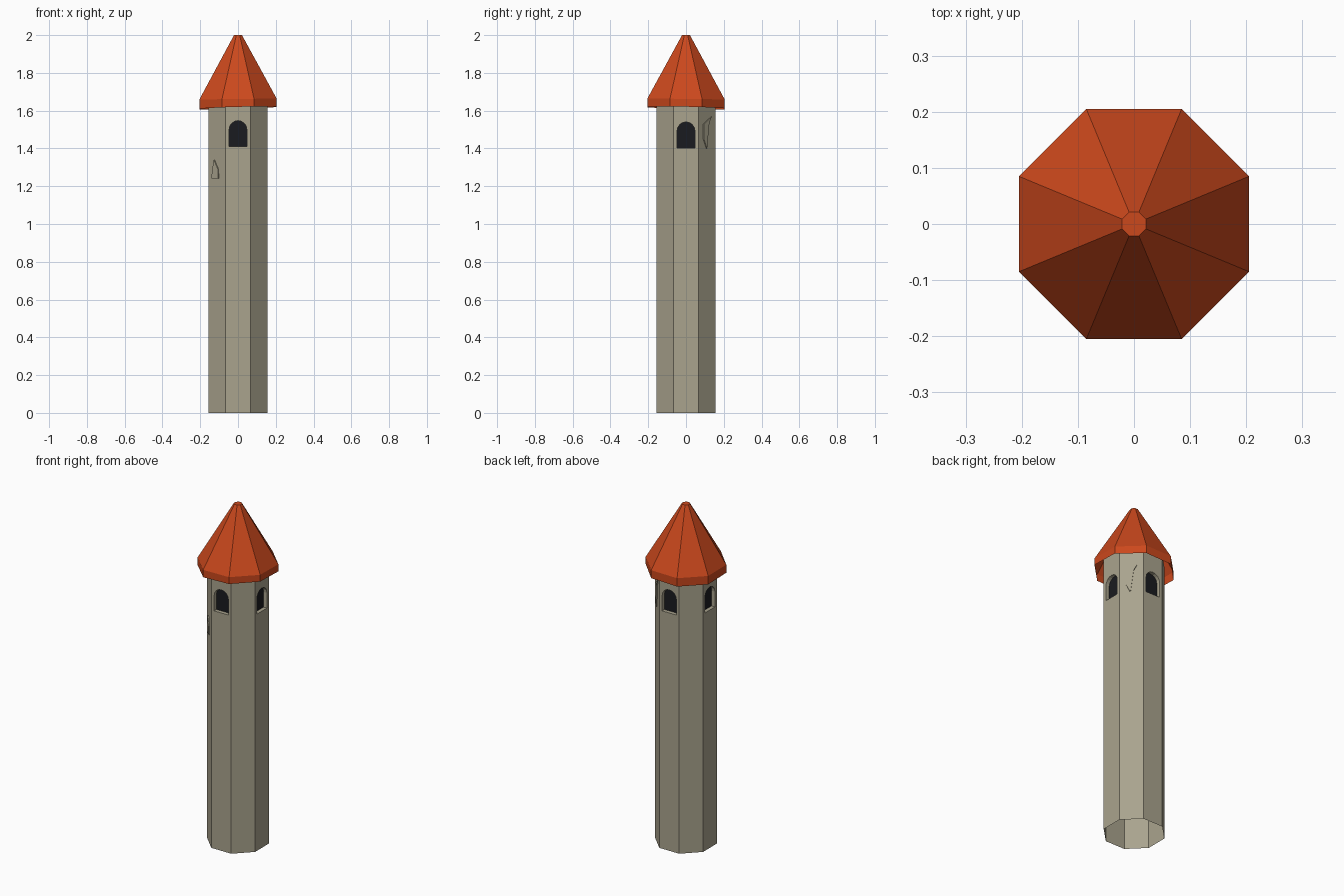
import bpy
import math
from mathutils import Vector

if "Cube" in bpy.data.objects:
    bpy.data.objects.remove(bpy.data.objects["Cube"])

SIDES = 8
STEP = 2 * math.pi / SIDES
WALL = 0.157                                  # centre to wall face
HALF = WALL * math.tan(STEP / 2)              # half width of a wall face
WALL_TOP = 1.68


def material(name, rgb):
    m = bpy.data.materials.new(name)
    m.diffuse_color = (*rgb, 1)
    m.use_nodes = True
    m.node_tree.nodes["Principled BSDF"].inputs["Base Color"].default_value = m.diffuse_color
    return m


stone = material("stone", (0.40, 0.37, 0.27))
tile = material("roof_tile", (0.60, 0.065, 0.012))
dark = material("dark_opening", (0.010, 0.011, 0.014))


def build(name, polygons, mat):
    """Make a flat shaded object from a list of polygons, welding shared corners."""
    index, verts, faces = {}, [], []
    for poly in polygons:
        face = []
        for p in poly:
            key = tuple(round(c, 5) for c in p)
            if key not in index:
                index[key] = len(verts)
                verts.append(key)
            face.append(index[key])
        faces.append(face)
    mesh = bpy.data.meshes.new(name)
    mesh.from_pydata(verts, [], faces)
    mesh.materials.append(mat)
    obj = bpy.data.objects.new(name, mesh)
    bpy.context.collection.objects.link(obj)
    return obj


def on_wall(side, t, z, out=0.0):
    """Point on wall number side (0 = front), t to the right seen from outside."""
    a = -math.pi / 2 + side * STEP
    n = Vector((math.cos(a), math.sin(a), 0))
    r = Vector((-n.y, n.x, 0))
    return n * (WALL + out) + r * t + Vector((0, 0, z))


def arch(bottom):
    """Arched outline, counter-clockwise from bottom left; midpoint is the crown."""
    r = 0.047
    curve = [(r * math.cos(i * math.pi / 8), bottom + 0.09 + r * math.sin(i * math.pi / 8))
             for i in range(9)]
    return [(-r, bottom)] + [(r, bottom)] + curve


# Shaft walls: plain diagonals, arched recesses on the four main sides
walls, panes = [], []
depth = -0.022
for s in range(SIDES):
    if s % 2:
        outline = [(-HALF, 0), (HALF, 0), (HALF, WALL_TOP), (-HALF, WALL_TOP)]
        walls.append([on_wall(s, *p) for p in outline])
        continue
    bottom = 1.403 if s == 2 else 1.41
    a = arch(bottom)
    right = [a[1]] + a[2:7]                   # right jamb up to the crown
    left = a[6:] + [a[0]]                     # crown down the left jamb
    right_wall = [(0, 0), (HALF, 0), (HALF, WALL_TOP), (0, WALL_TOP)] + right[::-1] + [(0, bottom)]
    left_wall = [(-HALF, 0), (0, 0), (0, bottom)] + left[::-1] + [(0, WALL_TOP), (-HALF, WALL_TOP)]
    walls.append([on_wall(s, *p) for p in right_wall])
    walls.append([on_wall(s, *p) for p in left_wall])
    for p, q in zip(a, a[1:] + a[:1]):
        walls.append([on_wall(s, *p), on_wall(s, *q), on_wall(s, *q, depth), on_wall(s, *p, depth)])
    panes.append([on_wall(s, *p, depth) for p in a])
build("tower_shaft", walls, stone)
build("window_openings", panes, dark)


# Chipped stones standing slightly proud of two diagonal walls
def chip(name, side, outline, out=0.006):
    polys = [[on_wall(side, *p, out) for p in outline]]
    for p, q in zip(outline, outline[1:] + outline[:1]):
        polys.append([on_wall(side, *p), on_wall(side, *q), on_wall(side, *q, out), on_wall(side, *p, out)])
    build(name, polys, stone)


chip("upper_chipped_stone", 3,
     [(-0.028, 1.447), (-0.005, 1.40), (0.012, 1.535), (0.030, 1.568), (-0.028, 1.53)])
chip("lower_chipped_stone", 7,
     [(-0.037, 1.24), (0.014, 1.24), (0.012, 1.29), (-0.018, 1.34), (-0.030, 1.29)])


# Roof: open underneath, slightly tilted eave band, steep sides, small flat tip
def ring(apothem, z, tilt=0.0):
    r = apothem / math.cos(STEP / 2)
    pts = []
    for i in range(SIDES):
        a = STEP * (i + 0.5)
        x, y = r * math.cos(a), r * math.sin(a)
        pts.append(Vector((x, y, z + tilt * (0.03 * x - 0.025 * y))))
    return pts


rings = [ring(0.205, 1.615, 1), ring(0.205, 1.66, 0.4), ring(0.021, 2.0)]
roof = [rings[-1]]
for low, high in zip(rings, rings[1:]):
    for i in range(SIDES):
        j = (i + 1) % SIDES
        roof.append([low[i], low[j], high[j], high[i]])
build("roof", roof, tile)
